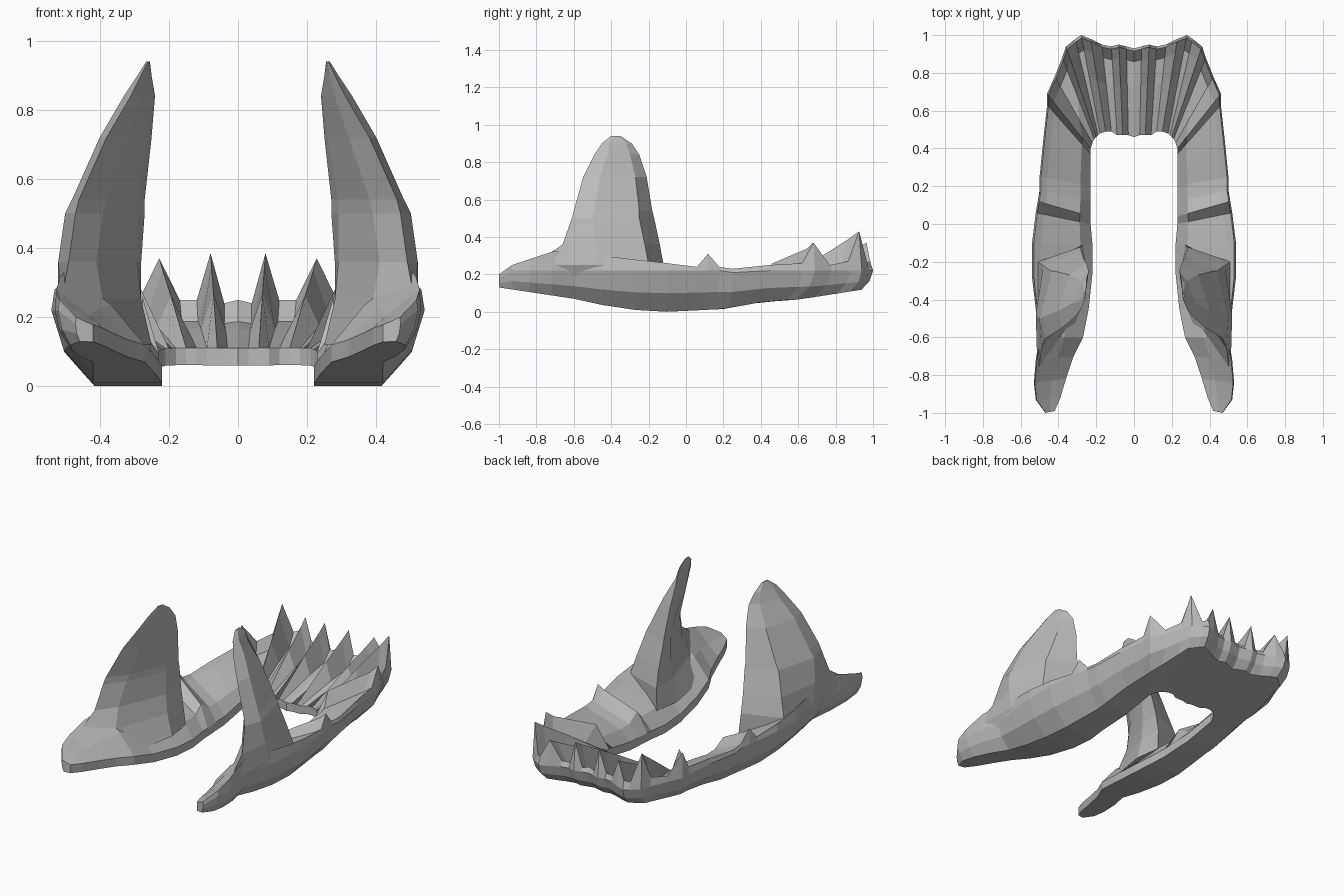
import bpy
import bmesh
from mathutils import Vector

cube = bpy.data.objects.get("Cube")
if cube:
    bpy.data.objects.remove(cube, do_unlink=True)

bone = bpy.data.materials.new("bone_grey")
bone.use_nodes = True
colour = (0.5, 0.5, 0.5, 1)
bone.diffuse_color = colour
bone.node_tree.nodes["Principled BSDF"].inputs["Base Color"].default_value = colour


def interpolate(points, value):
    """Linear lookup in a sorted list of (position, result) pairs."""
    for (start, low), (end, high) in zip(points, points[1:]):
        if value <= end:
            factor = max(0, (value - start) / (end - start))
            return low + (high - low) * factor
    return points[-1][1]


def loft(name, rings, cap_start):
    """Skin closed rings, cap the ends, and mirror the half across x."""
    bm = bmesh.new()
    loops = [[bm.verts.new(point) for point in ring] for ring in rings]
    for first, second in zip(loops, loops[1:]):
        count = len(first)
        for i in range(count):
            j = (i + 1) % count
            bm.faces.new((first[i], first[j], second[j], second[i]))
    bm.faces.new(loops[-1])
    if cap_start:
        bm.faces.new(loops[0])
    bmesh.ops.recalc_face_normals(bm, faces=bm.faces)
    # an open middle seam can confuse the outward direction
    if bm.calc_volume(signed=True) < 0:
        bmesh.ops.reverse_faces(bm, faces=bm.faces)
    mesh = bpy.data.meshes.new(name)
    bm.to_mesh(mesh)
    bm.free()
    mesh.materials.append(bone)
    part = bpy.data.objects.new(name, mesh)
    bpy.context.collection.objects.link(part)
    mirror = part.modifiers.new("Mirror", "MIRROR")
    mirror.use_axis[0] = True
    mirror.merge_threshold = 0.001
    return part


# Jaw body: underside height and tuck, and inner shoulder, along y (hundredths)
underside = [(-100, 13), (-60, 7), (-35, 1.5), (-10, 0), (20, 1.5), (45, 6),
             (60, 6.5), (95, 12)]
tuck = [(-100, .25), (-60, .35), (0, .4), (70, .35), (95, .12)]
shoulder = [(-45, .58), (-10, .8), (69, .8), (90, .45)]
# Top surface fullness by crest height: teeth carry fins, valleys sag
shoulder_rise = [(27, .4), (37, .58)]
rim_rise = [(27, .55), (36, .87)]

# Stations from the middle of the tooth row round to the joint:
# outer x, outer y, inner x, inner y, crest height (tall crests are teeth)
stations = [
    (0, 93, 0, 46, 25), (4, 94, 3, 47, 24), (8, 95, 6, 47, 38.5),
    (12, 94, 9, 47, 25), (17, 95, 12, 49, 25), (23, 98, 15, 49, 37),
    (28, 100, 18, 48, 27), (31, 98, 19, 47, 26), (36, 94, 20, 46, 43),
    (38, 88, 21, 45, 27), (42, 78, 22, 43, 25), (46, 69, 23, 40, 37),
    (46, 63, 23, 37, 26), (48, 45, 23, 30, 25), (50, 25, 23, 20, 23),
    (50, 18, 23, 12, 24), (51, 12, 23, 4, 31), (52, 6, 23, 0, 24),
    (54, -10, 22, -11, 26), (54, -28, 22, -26, 28), (52, -45, 24, -45, 30),
    (50, -60, 27, -60, 34), (52, -72, 32, -70, 32), (53, -84, 36, -82, 28),
    (52, -93, 39, -92, 25), (47, -100, 42, -99, 20),
]


def jaw_ring(outer_x, outer_y, inner_x, inner_y, crest):
    outer = Vector((outer_x, outer_y))
    inner = Vector((inner_x, inner_y))
    inset = interpolate(tuck, outer_y)

    def at(factor, height):
        spot = outer.lerp(inner, factor)
        return Vector((spot.x, spot.y, height)) / 100

    def floor(factor):
        return interpolate(underside, outer.lerp(inner, factor).y)

    rim = min(22, crest - 2)
    lip = floor(1) + 5
    rise = crest - lip
    belly = floor(inset) * .55 + rim * .45
    fullness = interpolate(rim_rise, crest) if outer_y > 70 else .88
    return [
        at(1, floor(1)), at(inset, floor(inset)), at(inset * .3, belly),
        at(0, rim), at(.03, crest), at(.15, lip + rise * fullness),
        at(interpolate(shoulder, outer_y),
           lip + rise * interpolate(shoulder_rise, crest)),
        at(1, lip),
    ]


loft("jaw_body", [jaw_ring(*station) for station in stations], False)

# Upright blades: height, then front, outer, outer back, back, inner, inner front
sections = [
    (12, (46, -86), (46, -45), (46, -20), (27, -11), (25, -27), (31, -63)),
    (25, (51, -82), (52, -46), (51, -20), (28, -12), (28, -27), (39, -60)),
    (36, (49, -66), (52, -48), (48, -22), (28, -14), (29, -27), (41, -55)),
    (50, (47, -61), (50, -50), (44, -25), (27, -17), (29, -27), (39, -50)),
    (54, (46, -60), (48, -49), (42, -25), (27, -18), (29, -27), (38, -49)),
    (72, (38, -55), (40, -46), (34, -27), (25, -21), (26, -28), (32, -46)),
    (84, (31, -49), (33, -42), (28, -30), (24, -25), (24.5, -29), (28, -43)),
    (90, (28, -45), (29, -41), (27, -32), (25, -29), (25, -31), (26.5, -41)),
    (94, (26, -40), (26.5, -38), (26, -36), (25.5, -35), (25.5, -36), (25.7, -39)),
]
loft("upright_blades",
     [[Vector((x, y, height)) / 100 for x, y in outline]
      for height, *outline in sections], True)
